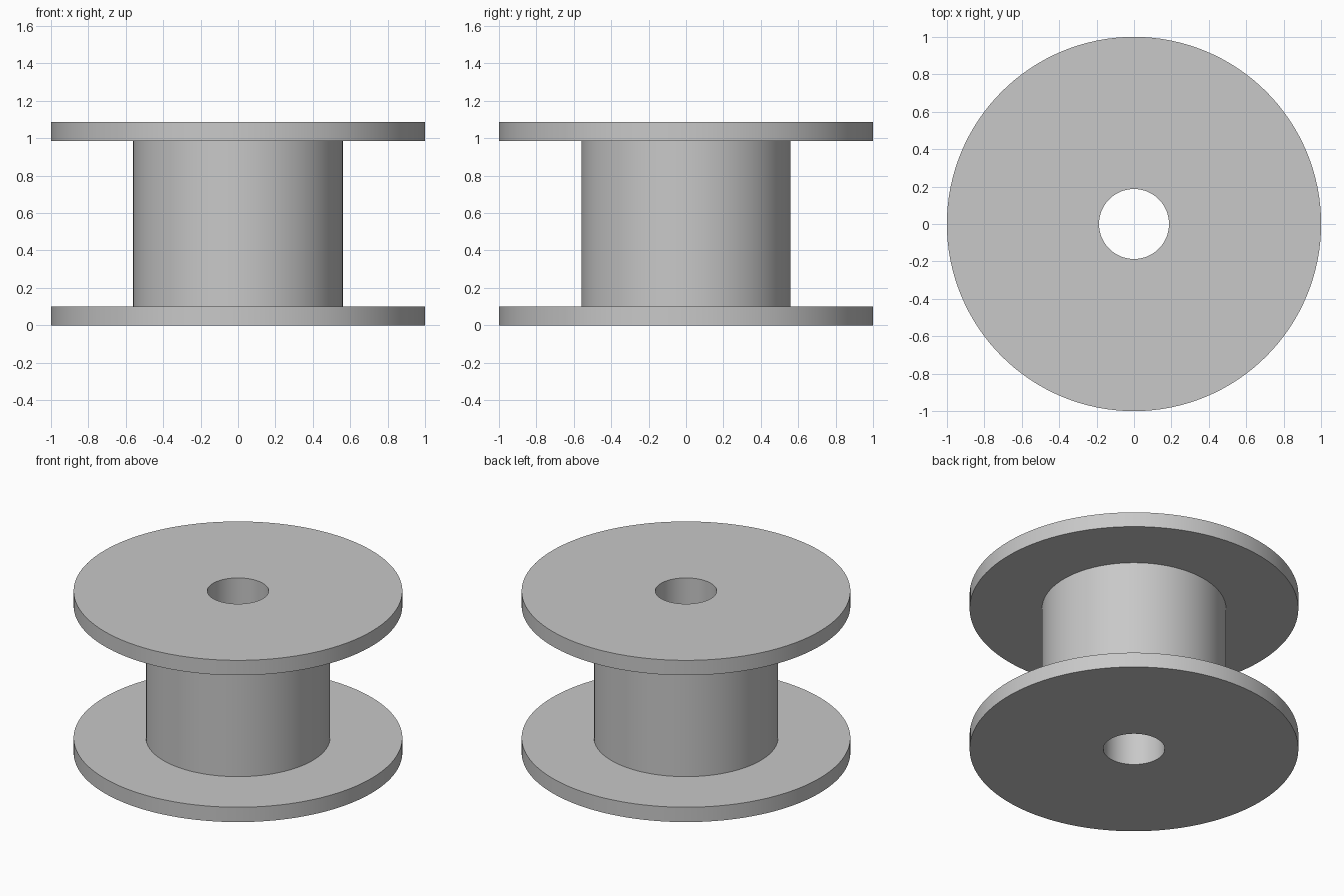
import bpy, bmesh, math

cube = bpy.data.objects.get("Cube")
if cube:
    bpy.data.objects.remove(cube, do_unlink=True)

FLANGE_R, DRUM_R, BORE_R = 1.0, 0.56, 0.187
HEIGHT, FLANGE_H = 1.086, 0.1
SEGMENTS = 128

# Plain grey material
grey = bpy.data.materials.new("light_grey")
grey.use_nodes = True
colour = (0.58, 0.58, 0.58, 1.0)
grey.diffuse_color = colour
grey.node_tree.nodes["Principled BSDF"].inputs["Base Color"].default_value = colour


def lathe(name, profile):
    """Turn a closed (radius, height) profile around the z axis."""
    bm = bmesh.new()
    verts = [bm.verts.new((r, 0, z)) for r, z in profile]
    edges = [bm.edges.new((v, verts[i - 1])) for i, v in enumerate(verts)]
    bmesh.ops.spin(bm, geom=verts + edges, cent=(0, 0, 0), axis=(0, 0, 1),
                   angle=math.tau, steps=SEGMENTS)
    bmesh.ops.remove_doubles(bm, verts=bm.verts, dist=0.0001)
    bmesh.ops.recalc_face_normals(bm, faces=bm.faces)
    mesh = bpy.data.meshes.new(name)
    bm.to_mesh(mesh)
    bm.free()
    mesh.materials.append(grey)
    obj = bpy.data.objects.new(name, mesh)
    bpy.context.collection.objects.link(obj)
    bpy.ops.object.select_all(action="DESELECT")
    obj.select_set(True)
    bpy.context.view_layer.objects.active = obj
    bpy.ops.object.shade_smooth_by_angle(angle=math.radians(30))
    return obj


# Spool: two wide flanges, a drum between them and a bore right through
top_flange = HEIGHT - FLANGE_H
lathe("spool", [
    (BORE_R, 0), (FLANGE_R, 0), (FLANGE_R, FLANGE_H), (DRUM_R, FLANGE_H),
    (DRUM_R, top_flange), (FLANGE_R, top_flange), (FLANGE_R, HEIGHT),
    (BORE_R, HEIGHT),
])
